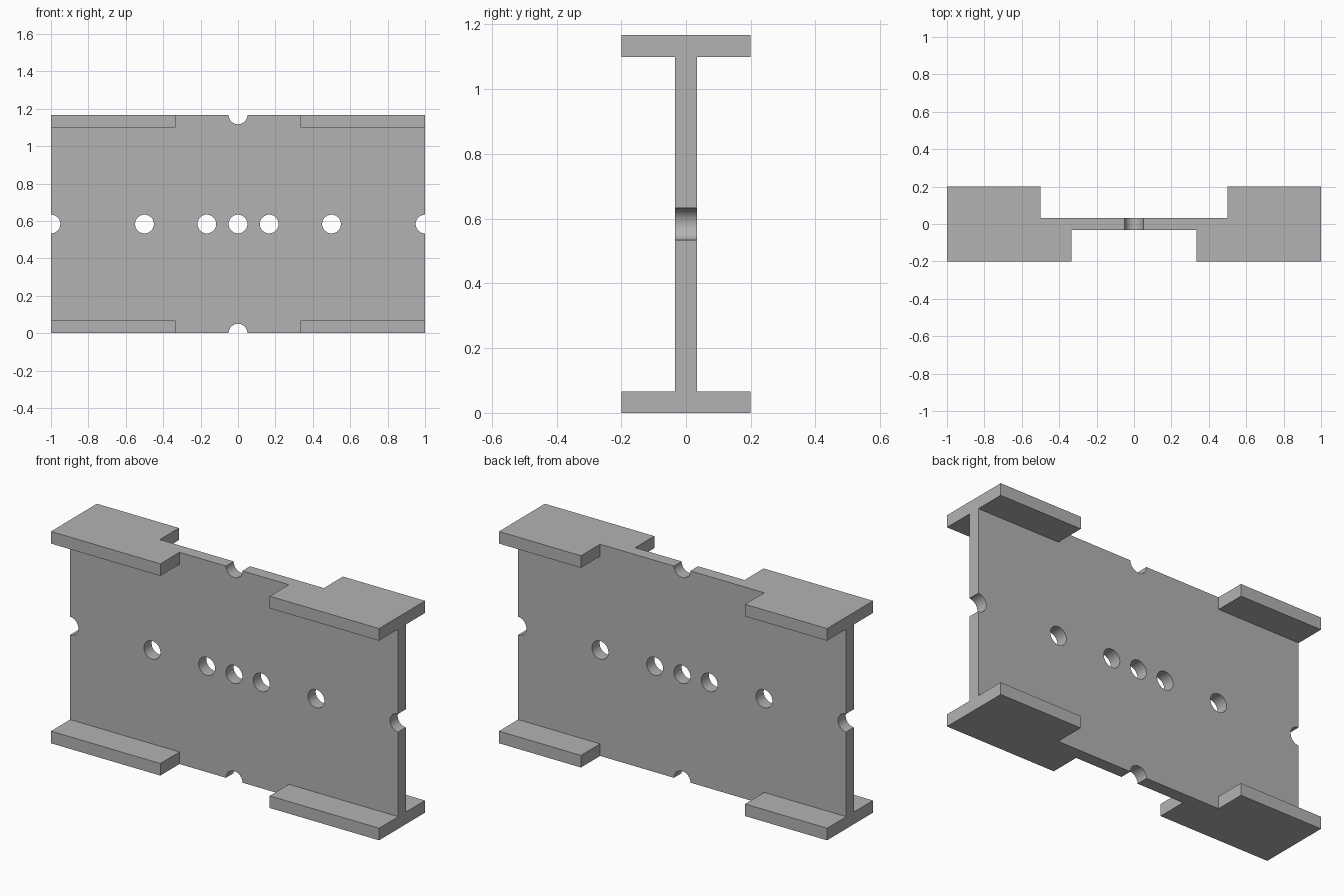
import bpy
import bmesh
import math
from mathutils import Matrix

if "Cube" in bpy.data.objects:
    bpy.data.objects.remove(bpy.data.objects["Cube"], do_unlink=True)

HEIGHT = 7 / 6
FLANGE = 1 / 15          # flange thickness
WEB = 1 / 30             # half of the web thickness
DEPTH = 0.2              # half of the flange depth
HOLE = 0.05              # hole radius
MID = HEIGHT / 2

steel = bpy.data.materials.new("grey steel")
steel.use_nodes = True
steel.diffuse_color = (0.45, 0.45, 0.45, 1)
steel.node_tree.nodes["Principled BSDF"].inputs["Base Color"].default_value = (0.45, 0.45, 0.45, 1)


def finish(name, bm):
    bmesh.ops.recalc_face_normals(bm, faces=bm.faces)
    mesh = bpy.data.meshes.new(name)
    bm.to_mesh(mesh)
    bm.free()
    mesh.materials.append(steel)
    obj = bpy.data.objects.new(name, mesh)
    bpy.context.collection.objects.link(obj)
    return obj


def extruded_x(name, profile, x0, x1):
    """Extrude a (y, z) outline along x."""
    bm = bmesh.new()
    face = bm.faces.new([bm.verts.new((x0, y, z)) for y, z in profile])
    ext = bmesh.ops.extrude_face_region(bm, geom=[face])
    verts = [v for v in ext["geom"] if isinstance(v, bmesh.types.BMVert)]
    bmesh.ops.translate(bm, verts=verts, vec=(x1 - x0, 0, 0))
    return finish(name, bm)


def hole_cutter(x, z):
    bm = bmesh.new()
    bmesh.ops.create_cone(
        bm, cap_ends=True, segments=48, radius1=HOLE, radius2=HOLE, depth=0.3,
        matrix=Matrix.Translation((x, 0, z)) @ Matrix.Rotation(math.pi / 2, 4, "X"))
    return finish("hole_cutter", bm)


def cut(target, cutter):
    cutter.hide_render = True
    mod = target.modifiers.new("cut", "BOOLEAN")
    mod.operation = "DIFFERENCE"
    mod.solver = "EXACT"
    mod.object = cutter
    bpy.context.view_layer.objects.active = target
    bpy.ops.object.modifier_apply(modifier=mod.name)
    bpy.data.objects.remove(cutter, do_unlink=True)


# I-shaped beam
right_side = [(DEPTH, 0), (DEPTH, FLANGE), (WEB, FLANGE),
              (WEB, HEIGHT - FLANGE), (DEPTH, HEIGHT - FLANGE), (DEPTH, HEIGHT)]
left_side = [(-y, z) for y, z in reversed(right_side)]
beam = extruded_x("flanged_beam", right_side + left_side, -1, 1)

# Flange gaps: narrower at the front, wider at the back
for side, half in ((-1, 1 / 3), (1, 1 / 2)):
    near, far = side * WEB, side * 0.3
    gap = [(near, -0.1), (far, -0.1), (far, HEIGHT + 0.1), (near, HEIGHT + 0.1)]
    cut(beam, extruded_x("gap_cutter", gap, -half, half))

# Row of holes, with half holes at the ends and at the top and bottom edges
spots = [(x, MID) for x in (-1, -1 / 2, -1 / 6, 0, 1 / 6, 1 / 2, 1)]
for x, z in spots + [(0, 0), (0, HEIGHT)]:
    cut(beam, hole_cutter(x, z))

# Smooth hole walls, sharp edges elsewhere
bpy.ops.object.select_all(action="DESELECT")
beam.select_set(True)
bpy.context.view_layer.objects.active = beam
bpy.ops.object.shade_smooth_by_angle(angle=math.radians(30))
